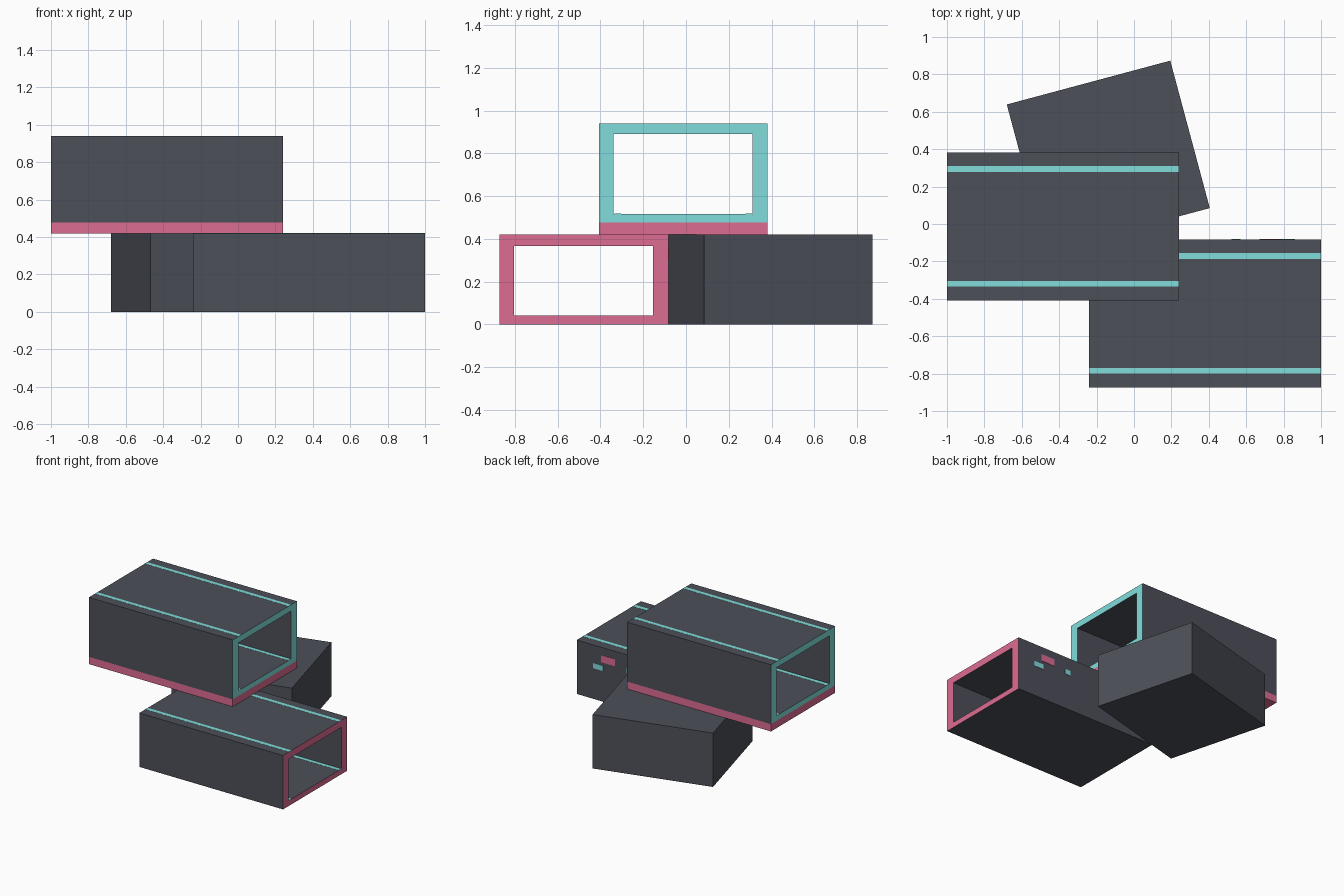
import bpy, bmesh, math
from mathutils import Matrix

if "Cube" in bpy.data.objects:
    bpy.data.objects.remove(bpy.data.objects["Cube"])


def material(name, rgb):
    m = bpy.data.materials.new(name)
    m.diffuse_color = (*rgb, 1)
    m.use_nodes = True
    m.node_tree.nodes["Principled BSDF"].inputs["Base Color"].default_value = m.diffuse_color
    return m


DARK = material("dark_panel", (0.075, 0.08, 0.10))
PINK = material("pink", (0.72, 0.15, 0.29))
CYAN = material("cyan", (0.22, 0.73, 0.71))


def finish(name, bm, mats):
    bmesh.ops.recalc_face_normals(bm, faces=bm.faces)
    me = bpy.data.meshes.new(name)
    bm.to_mesh(me)
    bm.free()
    for m in mats:
        me.materials.append(m)
    ob = bpy.data.objects.new(name, me)
    bpy.context.collection.objects.link(ob)
    return ob


def box(name, xr, yr, zr, mat, angle=0):
    bm = bmesh.new()
    spans = (xr, yr, zr)
    mid = [(a + b) / 2 for a, b in spans]
    size = [b - a for a, b in spans]
    mtx = (Matrix.Translation(mid) @ Matrix.Rotation(angle, 4, 'Z')
           @ Matrix.Diagonal((*size, 1)))
    bmesh.ops.create_cube(bm, size=1, matrix=mtx)
    return finish(name, bm, [mat])


def tube(name, xr, outer, inner, end_mat):
    """Open rectangular tube along x; the ring-shaped ends get end_mat."""
    bm = bmesh.new()
    loops = []
    for x in xr:
        for y0, y1, z0, z1 in (outer, inner):
            loops.append([bm.verts.new((x, y, z)) for y, z in
                          ((y0, z0), (y1, z0), (y1, z1), (y0, z1))])
    o0, i0, o1, i1 = loops
    for a, b, idx in ((o0, o1, 0), (i0, i1, 0), (o0, i0, 1), (o1, i1, 1)):
        for k in range(4):
            n = (k + 1) % 4
            bm.faces.new((a[k], a[n], b[n], b[k])).material_index = idx
    return finish(name, bm, [DARK, end_mat])


# Two open modules with light strips on roof and inner floor
T = 0.003
modules = (
    ("lower", (-0.24, 1.0), (-0.873, -0.083), (0.0, 0.42), (0.042, 0.366), PINK),
    ("upper", (-1.0, 0.24), (-0.408, 0.382), (0.477, 0.94), (0.517, 0.89), CYAN),
)
for label, xr, (y0, y1), (z0, z1), (f, c), mat in modules:
    tube(label + "_module", xr, (y0, y1, z0, z1), (y0 + 0.069, y1 - 0.071, f, c), mat)
    for side, s in (("front", y0 + 0.073), ("back", y1 - 0.103)):
        for place, z in (("roof", z1 - 0.002), ("floor", f - 0.002)):
            box(f"{label}_{place}_strip_{side}", xr, (s, s + 0.03), (z, z + T), CYAN)

# Coloured base slab beneath the upper module
box("upper_base", (-1.0, 0.24), (-0.408, 0.382), (0.42, 0.477), PINK)

# Solid block turned fifteen degrees
box("turned_block", (-0.59, 0.315), (-0.046, 0.77), (0.0, 0.42), DARK, math.radians(15))

# Small panels on the back wall of the lower module
for i, (x0, x1, z0, z1, mat) in enumerate((
        (0.67, 0.79, 0.305, 0.36, PINK),
        (0.77, 0.86, 0.24, 0.28, CYAN),
        (0.52, 0.57, 0.28, 0.32, CYAN))):
    box(f"wall_panel_{i + 1}", (x0, x1), (-0.085, -0.080), (z0, z1), mat)
